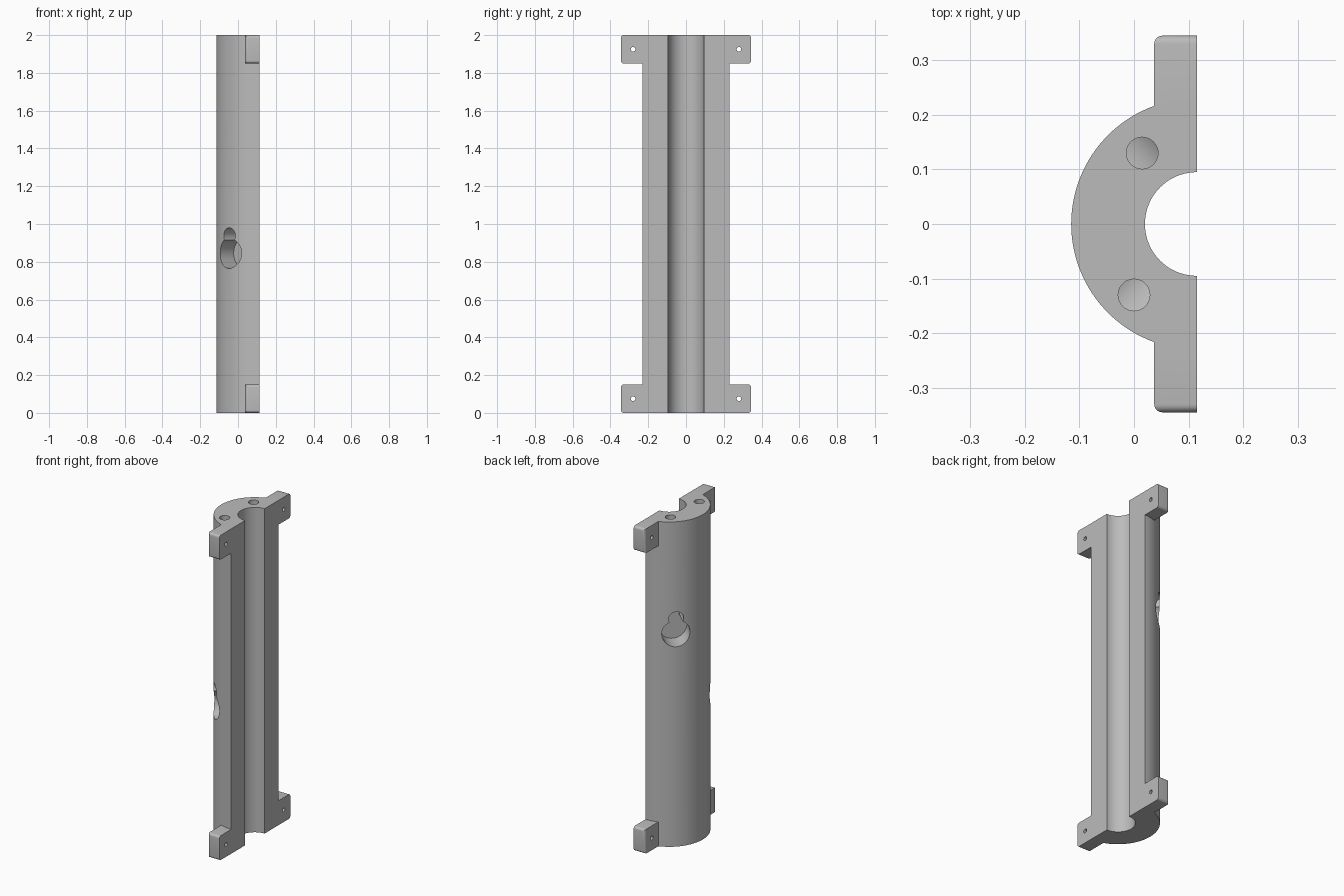
import bpy, bmesh, math
from mathutils import Matrix, Vector

cube = bpy.data.objects.get("Cube")
if cube:
    bpy.data.objects.remove(cube, do_unlink=True)

H = 2.0              # overall height
FACE = 0.115         # flat mounting face (x), also the axis of the half tube
R_OUT, R_IN = 0.23, 0.095
TAB_X = 0.037        # inner face of the tabs
TAB_Y = 0.345        # outer end of the tabs
TAB_H = 0.15

grey = bpy.data.materials.new("plain_grey")
grey.use_nodes = True
colour = (0.5, 0.5, 0.5, 1)
grey.diffuse_color = colour
grey.node_tree.nodes["Principled BSDF"].inputs["Base Color"].default_value = colour


def make_object(name, bm):
    bmesh.ops.recalc_face_normals(bm, faces=bm.faces)
    mesh = bpy.data.meshes.new(name)
    bm.to_mesh(mesh)
    bm.free()
    mesh.materials.append(grey)
    obj = bpy.data.objects.new(name, mesh)
    bpy.context.collection.objects.link(obj)
    return obj


def cylinder(name, centre, axis, radius, length, sides=48):
    """Cylinder centred on a point, running along an axis."""
    bm = bmesh.new()
    turn = Vector(axis).to_track_quat('Z', 'Y').to_matrix().to_4x4()
    bmesh.ops.create_cone(bm, cap_ends=True, segments=sides, radius1=radius,
                          radius2=radius, depth=length,
                          matrix=Matrix.Translation(centre) @ turn)
    return make_object(name, bm)


def combine(target, tool, operation):
    """Apply a boolean and discard the tool."""
    tool.hide_render = True
    mod = target.modifiers.new(operation, 'BOOLEAN')
    mod.operation = operation
    mod.solver = 'EXACT'
    mod.object = tool
    bpy.context.view_layer.objects.active = target
    bpy.ops.object.modifier_apply(modifier=mod.name)
    bpy.data.objects.remove(tool, do_unlink=True)


def half_tube():
    """Half ring outline extruded to full height."""
    def arc(radius, steps):
        angles = [math.pi * (0.5 + i / steps) for i in range(steps + 1)]
        return [(FACE + radius * math.cos(a), radius * math.sin(a), 0) for a in angles]
    bm = bmesh.new()
    outline = arc(R_OUT, 64) + arc(R_IN, 40)[::-1]
    face = bm.faces.new([bm.verts.new(p) for p in outline])
    new = bmesh.ops.extrude_face_region(bm, geom=[face])["geom"]
    bmesh.ops.translate(bm, vec=(0, 0, H),
                        verts=[v for v in new if isinstance(v, bmesh.types.BMVert)])
    return make_object("half_tube_bracket", bm)


def tab(side, z):
    """Mounting tab with a rounded outer end."""
    bm = bmesh.new()
    inner = 0.2
    size = (FACE - TAB_X, TAB_Y - inner, TAB_H)
    centre = ((FACE + TAB_X) / 2, side * (TAB_Y + inner) / 2, z)
    bmesh.ops.create_cube(bm, size=1,
                          matrix=Matrix.Translation(centre) @ Matrix.Diagonal((*size, 1)))
    outer = [e for e in bm.edges
             if all(abs(v.co.y) > 0.3 for v in e.verts) is True
             and not all(v.co.x > 0.1 for v in e.verts)]
    # also the edges running along x at the outer end
    bmesh.ops.bevel(bm, geom=outer, offset=0.015, segments=5, profile=0.5,
                    affect='EDGES')
    return make_object("mounting_tab", bm)


bracket = half_tube()

# Four tabs with screw holes
for side in (-1, 1):
    for z in (TAB_H / 2, H - TAB_H / 2):
        combine(bracket, tab(side, z), 'UNION')
        combine(bracket, cylinder("screw_hole", (FACE, side * 0.28, z),
                                  (1, 0, 0), 0.012, 0.4, 24), 'DIFFERENCE')

# Keyhole pockets on the curved side, each reached by a bore from the top
FLOOR = 0.115
for side, z, bore_x in ((-1, 0.845, 0.0), (1, 1.31, 0.015)):
    out = Vector((-1, side, 0)).normalized()
    middle = Vector((FACE, 0, z)) + out * (FLOOR + 0.1)
    combine(bracket, cylinder("pocket", middle, out, 0.08, 0.2, 64), 'DIFFERENCE')
    middle.z += 0.092
    combine(bracket, cylinder("pocket_neck", middle, out, 0.043, 0.2, 48), 'DIFFERENCE')
    length = H + 0.1 - z
    combine(bracket, cylinder("top_bore", (bore_x, side * 0.13, z + length / 2),
                              (0, 0, 1), 0.029, length, 40), 'DIFFERENCE')

# Smooth curves, sharp edges
bpy.ops.object.select_all(action='DESELECT')
bracket.select_set(True)
bpy.context.view_layer.objects.active = bracket
bpy.ops.object.shade_smooth_by_angle(angle=math.radians(30))
